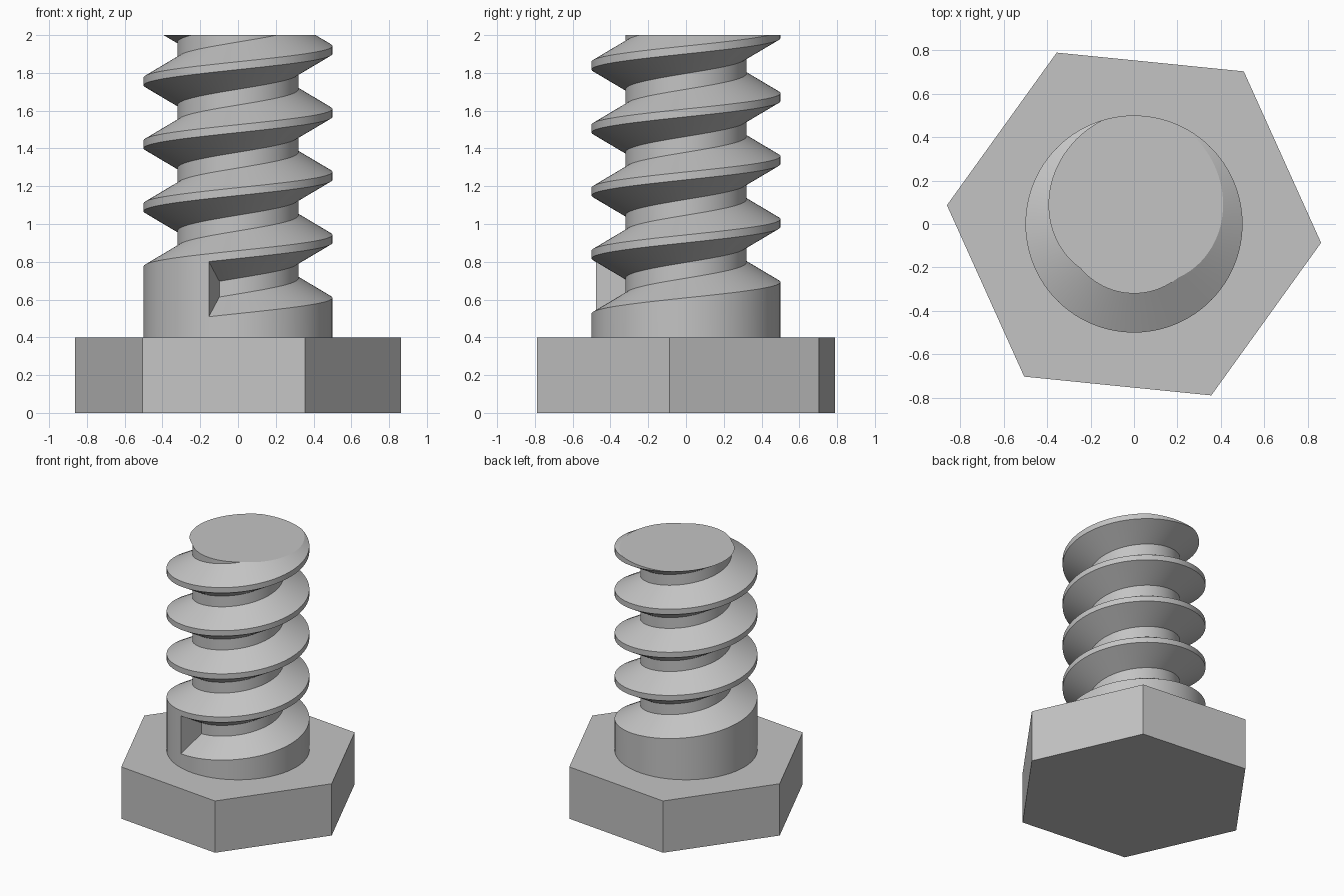
import bpy, bmesh, math

if "Cube" in bpy.data.objects:
    bpy.data.objects.remove(bpy.data.objects["Cube"])

steel = bpy.data.materials.new("steel grey")
steel.diffuse_color = (0.55, 0.55, 0.55, 1)
steel.use_nodes = True
steel.node_tree.nodes["Principled BSDF"].inputs["Base Color"].default_value = steel.diffuse_color

HEAD_TOP, TOP = 0.4, 2.0
PITCH = 1 / 3
R_OUT, R_CORE = 0.5, 0.32
MOUTH, ROOT = PITCH * 7 / 8, PITCH / 4      # groove width at crest and at core
START_ANGLE, START_Z = math.radians(252), 0.655
N = 96                                      # steps per turn
STEPS = int(N * 5.2)


def make_object(name, bm):
    mesh = bpy.data.meshes.new(name)
    bm.to_mesh(mesh)
    bm.free()
    mesh.materials.append(steel)
    obj = bpy.data.objects.new(name, mesh)
    bpy.context.collection.objects.link(obj)
    return obj


# Hexagonal head
bm = bmesh.new()
ring = [(0.866 * math.cos(a), 0.866 * math.sin(a))
        for a in (k * math.pi / 3 - 0.1 for k in range(6))]
low = [bm.verts.new((x, y, 0)) for x, y in ring]
high = [bm.verts.new((x, y, HEAD_TOP)) for x, y in ring]
bm.faces.new(low[::-1])
bm.faces.new(high)
for k in range(6):
    j = (k + 1) % 6
    bm.faces.new((low[k], low[j], high[j], high[k]))
make_object("hex_head", bm)

# Threaded shank: trapezoid groove swept along a helix
bm = bmesh.new()


def point(r, i, z):
    a = START_ANGLE + 2 * math.pi * i / N
    return bm.verts.new((r * math.cos(a), r * math.sin(a), z))


sections = []
for i in range(STEPS + 1):
    z = START_Z + PITCH * i / N
    sections.append([point(R_OUT, i, z - MOUTH / 2), point(R_CORE, i, z - ROOT / 2),
                     point(R_CORE, i, z + ROOT / 2), point(R_OUT, i, z + MOUTH / 2)])
base = [point(R_OUT, i, HEAD_TOP) for i in range(N + 1)]

for i in range(STEPS):
    a, b = sections[i], sections[i + 1]
    for k in range(3):                      # groove flanks and core
        bm.faces.new((a[k], b[k], b[k + 1], a[k + 1]))
    if i < N:                               # plain collar below the first turn
        bm.faces.new((base[i], base[i + 1], b[0], a[0]))
    if i + N < STEPS:                       # crest between neighbouring turns
        c, d = sections[i + N], sections[i + N + 1]
        bm.faces.new((a[3], b[3], d[0], c[0]))
bm.faces.new(sections[0])                   # blunt end wall of the groove

# Cut the thread level at the top and close it
cut = bmesh.ops.bisect_plane(bm, geom=bm.verts[:] + bm.edges[:] + bm.faces[:], dist=1e-6,
                             plane_co=(0, 0, TOP), plane_no=(0, 0, 1), clear_outer=True)
centre = bm.verts.new((0, 0, TOP))
for e in [g for g in cut["geom_cut"] if isinstance(g, bmesh.types.BMEdge)]:
    p, q = e.verts
    if p.co.x * q.co.y - p.co.y * q.co.x < 0:
        p, q = q, p
    bm.faces.new((p, q, centre))

shank = make_object("threaded_shank", bm)
bpy.context.view_layer.objects.active = shank
shank.select_set(True)
bpy.ops.object.shade_smooth_by_angle(angle=math.radians(22))
